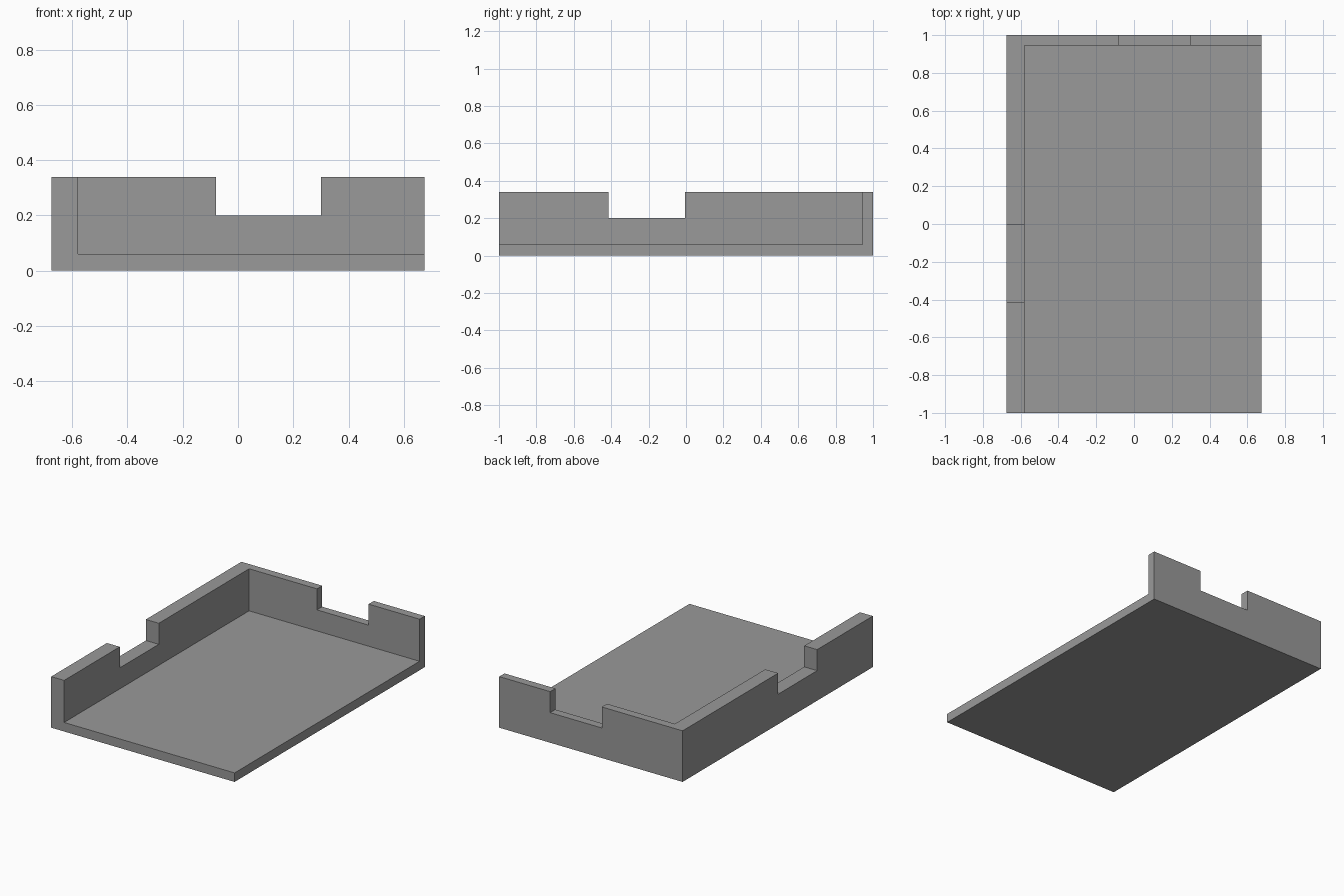
import bpy
from mathutils import Vector

if "Cube" in bpy.data.objects:
    bpy.data.objects.remove(bpy.data.objects["Cube"], do_unlink=True)

grey = bpy.data.materials.new("plain_grey")
grey.use_nodes = True
color = (0.32, 0.32, 0.32, 1)
grey.diffuse_color = color
grey.node_tree.nodes["Principled BSDF"].inputs["Base Color"].default_value = color

# Overall half sizes and heights
HX, HY, TOP = 0.675, 1.0, 0.34
FLOOR, NOTCH = 0.06, 0.2
SIDE_IN, BACK_IN = -0.58, 0.945
OVER = 0.1


def box(name, low, high):
    """Box spanning two opposite corners."""
    low, high = Vector(low), Vector(high)
    bpy.ops.mesh.primitive_cube_add(size=1, location=(low + high) / 2)
    obj = bpy.context.object
    obj.name = name
    obj.scale = high - low
    bpy.ops.object.transform_apply(location=True, rotation=False, scale=True)
    obj.data.materials.append(grey)
    return obj


def cut(target, low, high):
    """Remove a box from the target and discard the cutter."""
    cutter = box("cutter", low, high)
    cutter.hide_render = True
    mod = target.modifiers.new("cut", "BOOLEAN")
    mod.operation = "DIFFERENCE"
    mod.solver = "EXACT"
    mod.object = cutter
    bpy.context.view_layer.objects.active = target
    bpy.ops.object.modifier_apply(modifier=mod.name)
    bpy.data.objects.remove(cutter, do_unlink=True)


# Solid block hollowed into a floor with a right wall and a back wall
tray = box("walled_floor_tray", (-HX, -HY, 0), (HX, HY, TOP))
cut(tray, (SIDE_IN, -HY - OVER, FLOOR), (HX + OVER, BACK_IN, TOP + OVER))

# Notch in the back wall
cut(tray, (-0.08, BACK_IN - OVER, NOTCH), (0.3, HY + OVER, TOP + OVER))

# Notch in the right wall
cut(tray, (-HX - OVER, -0.415, NOTCH), (SIDE_IN + OVER, -0.005, TOP + OVER))
